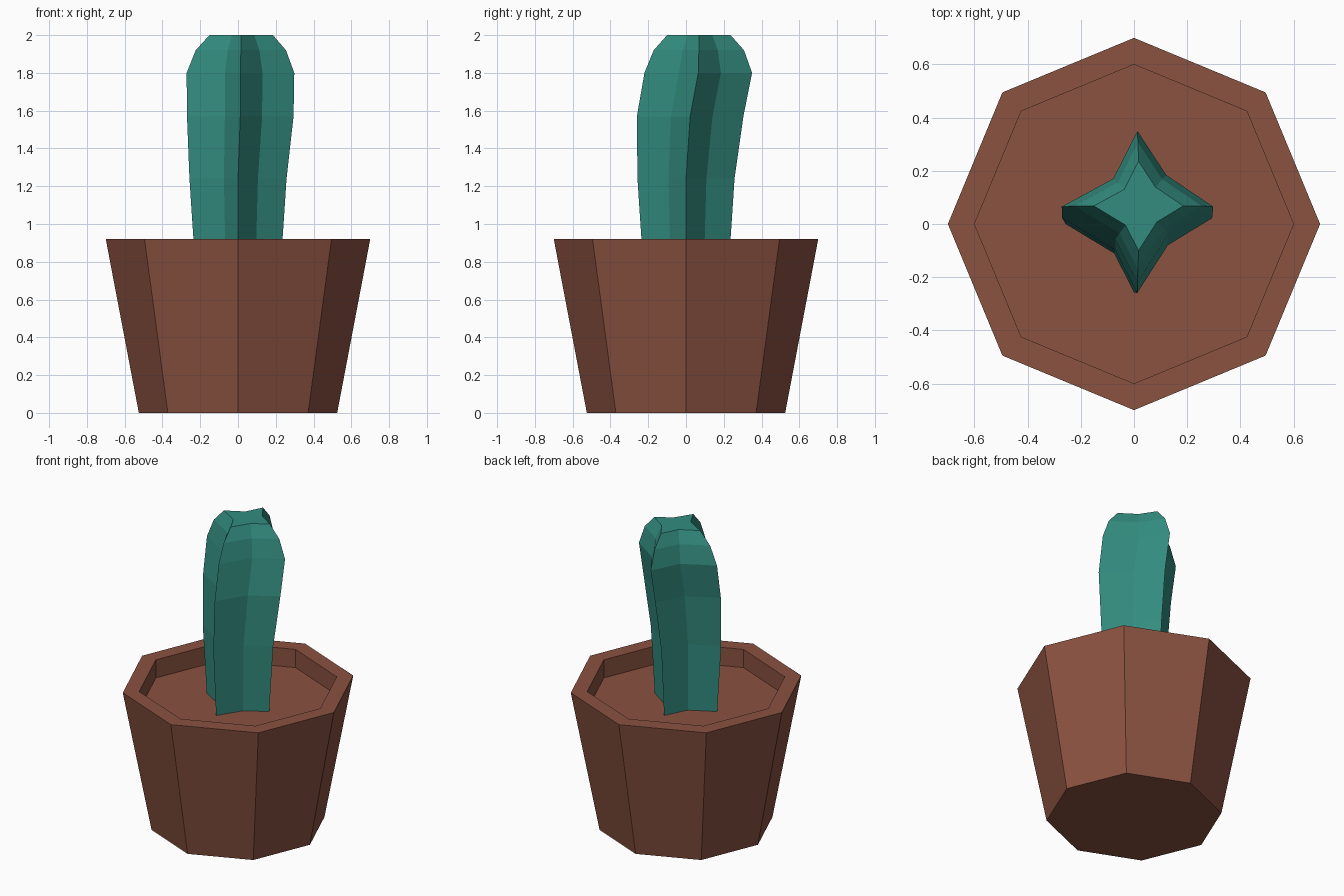
import bpy, bmesh, math

if "Cube" in bpy.data.objects:
    bpy.data.objects.remove(bpy.data.objects["Cube"])


def material(name, rgb):
    m = bpy.data.materials.new(name)
    m.diffuse_color = (*rgb, 1)
    m.use_nodes = True
    m.node_tree.nodes["Principled BSDF"].inputs["Base Color"].default_value = m.diffuse_color
    return m


def loft(name, rings, mat, cap_start=True):
    """Skin a stack of equal-length point rings with flat faces."""
    bm = bmesh.new()
    loops = [[bm.verts.new(p) for p in ring] for ring in rings]
    n = len(loops[0])
    for a, b in zip(loops, loops[1:]):
        for i in range(n):
            j = (i + 1) % n
            bm.faces.new((a[i], a[j], b[j], b[i]))
    if cap_start:
        bm.faces.new(loops[0][::-1])
    bm.faces.new(loops[-1])
    mesh = bpy.data.meshes.new(name)
    bm.to_mesh(mesh)
    bm.free()
    mesh.materials.append(mat)
    obj = bpy.data.objects.new(name, mesh)
    bpy.context.collection.objects.link(obj)
    return obj


terracotta = material("terracotta", (0.253, 0.084, 0.051))
green = material("cactus green", (0.033, 0.264, 0.214))


# Octagonal pot: outer wall, rim, inner wall, recessed soil
def octagon(r, z):
    return [(r * math.cos(k * math.pi / 4), r * math.sin(k * math.pi / 4), z) for k in range(8)]


SOIL = 0.80
loft("pot", [octagon(r, z) for r, z in ((0.525, 0), (0.70, 0.92), (0.60, 0.92), (0.60, SOIL))], terracotta)

# Four-ribbed cactus: slightly uneven star section, leaning backwards
star = [(1, 0), (0.38, 0.42), (0, 1), (-0.32, 0.37),
        (-1, 0), (-0.29, -0.43), (0, -1), (0.41, -0.36)]
# centre x, centre y, rib radius, height
levels = [(0, 0, 0.228, SOIL), (0, 0, 0.257, 1.24), (0.012, 0.022, 0.282, 1.57),
          (0.013, 0.065, 0.285, 1.80), (0.015, 0.068, 0.239, 1.92), (0.017, 0.068, 0.168, 2.0)]
loft("cactus", [[(cx + r * x, cy + r * y, z) for x, y in star] for cx, cy, r, z in levels],
     green, cap_start=False)
